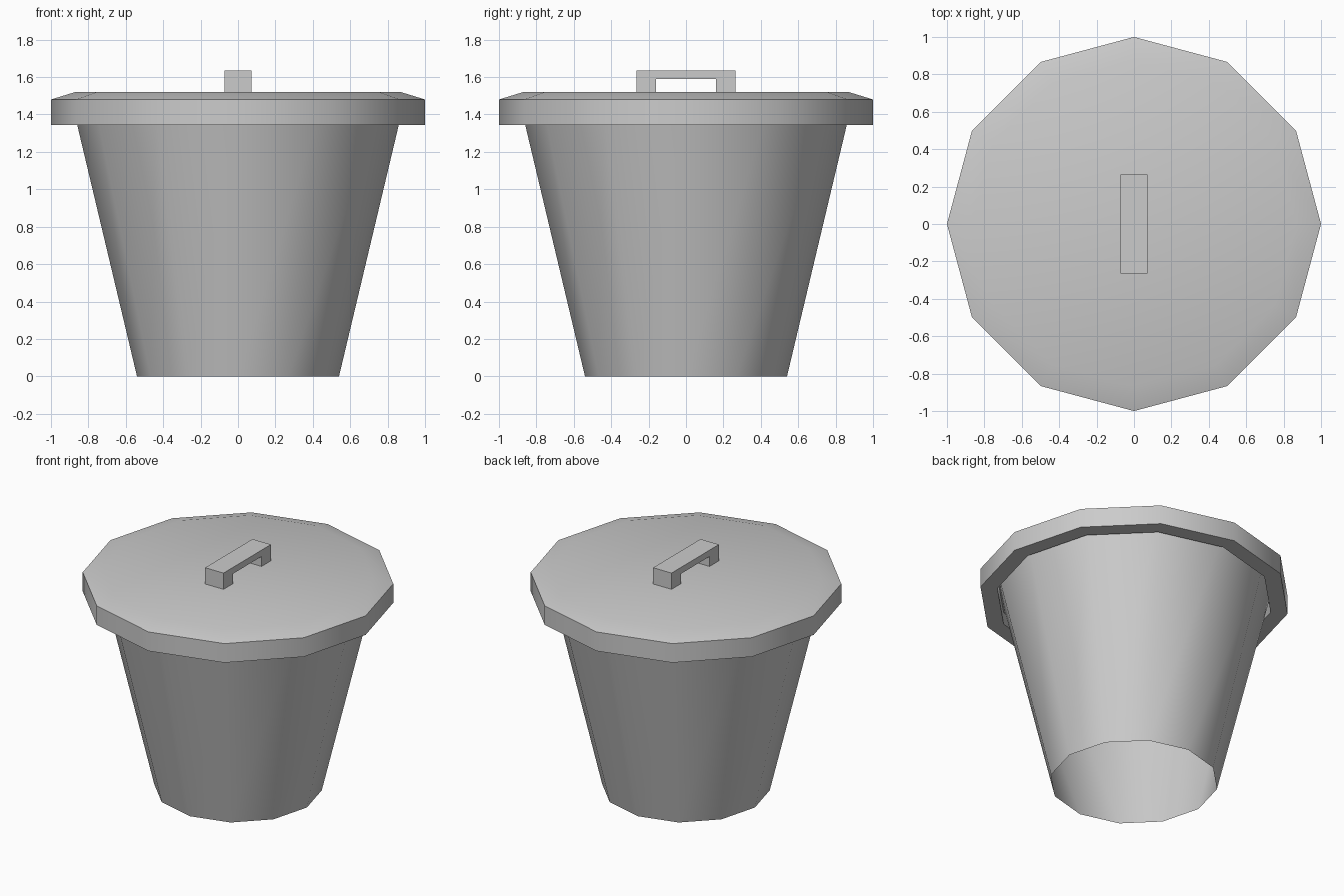
import bpy, bmesh, math

SIDES = 12

if "Cube" in bpy.data.objects:
    bpy.data.objects.remove(bpy.data.objects["Cube"], do_unlink=True)

metal = bpy.data.materials.new("grey metal")
metal.use_nodes = True
GREY = (0.6, 0.6, 0.6, 1)
metal.diffuse_color = GREY
metal.node_tree.nodes["Principled BSDF"].inputs["Base Color"].default_value = GREY


def finish(name, bm, smooth=True):
    """Turn a bmesh into a named object with shading and material."""
    mesh = bpy.data.meshes.new(name)
    bm.to_mesh(mesh)
    bm.free()
    mesh.materials.append(metal)
    obj = bpy.data.objects.new(name, mesh)
    bpy.context.collection.objects.link(obj)
    if smooth:
        bpy.ops.object.select_all(action='DESELECT')
        obj.select_set(True)
        bpy.context.view_layer.objects.active = obj
        bpy.ops.object.shade_smooth_by_angle(angle=math.radians(40))
    return obj


def turned(name, profile, cap_start=False, cap_end=False):
    """Revolve (radius, height) points around z."""
    bm = bmesh.new()
    rings = []
    for r, z in profile:
        angles = [math.tau * i / SIDES for i in range(SIDES)]
        rings.append([bm.verts.new((r * math.cos(a), r * math.sin(a), z)) for a in angles])
    for low, high in zip(rings, rings[1:]):
        for i in range(SIDES):
            j = (i + 1) % SIDES
            bm.faces.new((low[i], low[j], high[j], high[i]))
    if cap_start:
        bm.faces.new(rings[0])
    if cap_end:
        bm.faces.new(rings[-1])
    if cap_start and cap_end:
        bmesh.ops.recalc_face_normals(bm, faces=bm.faces)
    return finish(name, bm)


# Open-bottomed tapered bin wall
turned("bin_body", [(0.54, 0), (0.88, 1.43)])

# Lid: hollow underside, lip, outer rim, chamfer and flat top
turned("lid", [(0.89, 1.43), (0.89, 1.345), (1, 1.345), (1, 1.48), (0.87, 1.52)],
       cap_start=True, cap_end=True)

# Handle: bridge profile extruded across x
bm = bmesh.new()
half = [(0.265, 1.635), (0.265, 1.515), (0.16, 1.515), (0.16, 1.59)]
outline = half + [(-y, z) for y, z in reversed(half)]
face = bm.faces.new([bm.verts.new((-0.072, y, z)) for y, z in outline])
side = bmesh.ops.extrude_face_region(bm, geom=[face])["geom"]
bmesh.ops.translate(bm, vec=(0.144, 0, 0),
                    verts=[v for v in side if isinstance(v, bmesh.types.BMVert)])
bmesh.ops.recalc_face_normals(bm, faces=bm.faces)
finish("lid_handle", bm, smooth=False)
